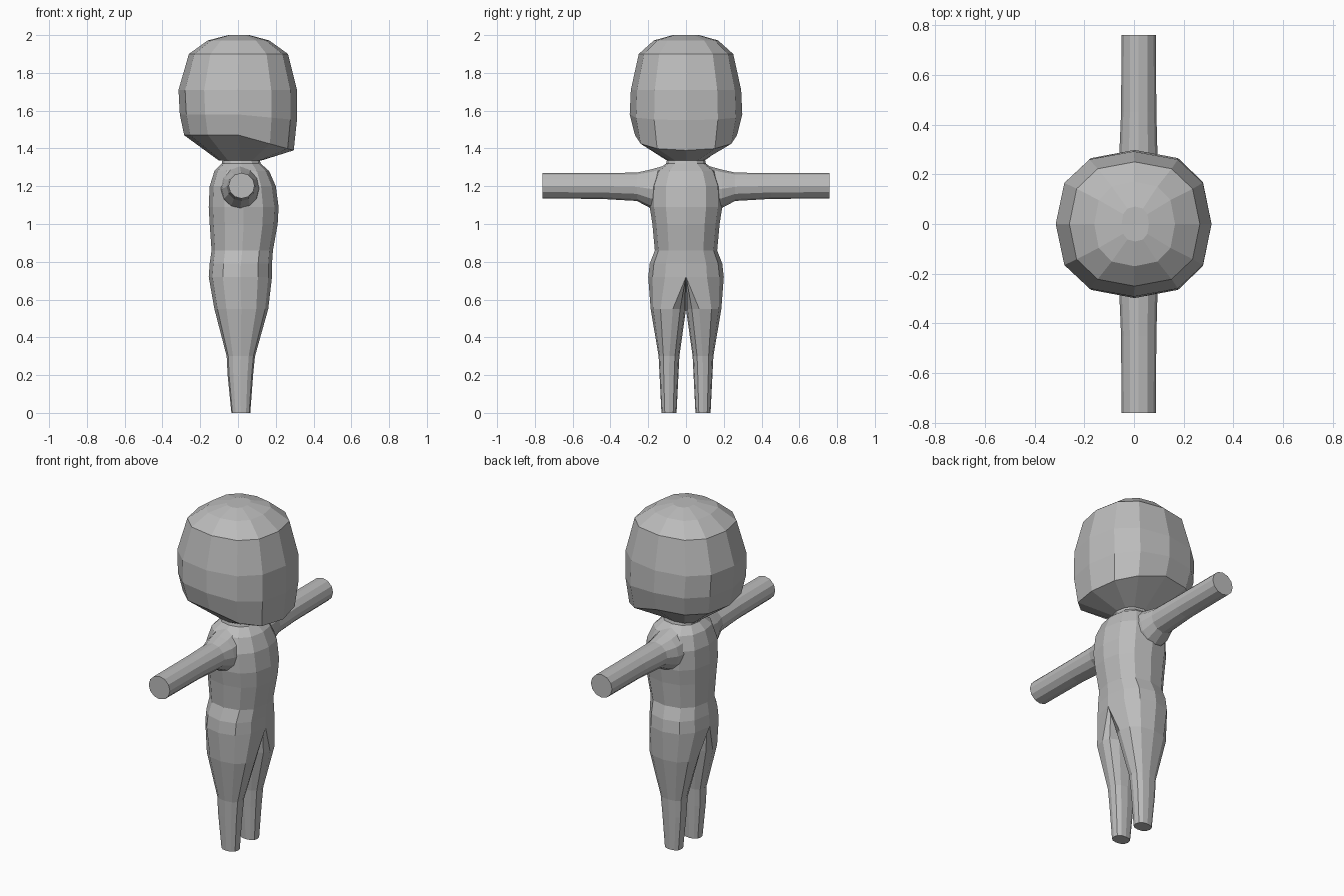
import bpy
import bmesh
from math import sin, cos, pi

SIDES = 12

cube = bpy.data.objects.get("Cube")
if cube:
    bpy.data.objects.remove(cube, do_unlink=True)

grey = bpy.data.materials.new("plain_grey")
grey.use_nodes = True
grey.diffuse_color = (0.5, 0.5, 0.5, 1)
grey.node_tree.nodes["Principled BSDF"].inputs["Base Color"].default_value = (0.5, 0.5, 0.5, 1)


def soft(value, power):
    """Squared-off sine or cosine."""
    if abs(value) < 1e-6:
        return 0.0
    return abs(value) ** power * (1 if value > 0 else -1)


def loft(name, rings, mirrored=False):
    """Skin a stack of closed rings, cap both ends, leave out faces on the mirror plane."""
    bm = bmesh.new()
    rows = [[bm.verts.new(p) for p in ring] for ring in rings]

    def add(verts):
        if not (mirrored and all(abs(v.co.y) < 1e-5 for v in verts)):
            bm.faces.new(verts)

    for low, high in zip(rows, rows[1:]):
        for i in range(SIDES):
            j = (i + 1) % SIDES
            add((low[i], low[j], high[j], high[i]))
    add(rows[0][::-1])
    add(rows[-1])
    bmesh.ops.remove_doubles(bm, verts=bm.verts, dist=1e-5)
    mesh = bpy.data.meshes.new(name)
    bm.to_mesh(mesh)
    bm.free()
    mesh.materials.append(grey)
    obj = bpy.data.objects.new(name, mesh)
    bpy.context.collection.objects.link(obj)
    if mirrored:
        mirror = obj.modifiers.new("mirror", "MIRROR")
        mirror.use_axis = (False, True, False)
        mirror.use_clip = True
    return obj


def flat_ring(z, back, front, mid, outer, inner, power=0.85, tilt=0.0):
    """Rounded ring around z; outer and inner are the reaches in +y and -y."""
    points = []
    for i in range(SIDES):
        a = 2 * pi * i / SIDES
        c, s = soft(cos(a), power), soft(sin(a), power)
        x = (front + back) / 2 + c * (front - back) / 2
        points.append((x, mid + s * (outer if s > 0 else inner), z + tilt * max(0, c)))
    return points


def arm_ring(y, back, front, low, high):
    """Round ring around the arm axis."""
    points = []
    for i in range(SIDES):
        a = 2 * pi * i / SIDES
        points.append(((front + back) / 2 + sin(a) * (front - back) / 2, y,
                       (high + low) / 2 + cos(a) * (high - low) / 2))
    return points


# Body and legs: z, back, front, middle y, outer reach, inner reach
body = [
    (0.0, -0.035, 0.065, 0.09, 0.04, 0.04),
    (0.2, -0.055, 0.08, 0.09, 0.05, 0.05),
    (0.3, -0.06, 0.09, 0.088, 0.057, 0.053),
    (0.55, -0.125, 0.16, 0.07, 0.117, 0.07),
    (0.72, -0.155, 0.18, 0, 0.2, 0),
    (0.79, -0.15, 0.18, 0, 0.192, 0),
    (0.86, -0.14, 0.185, 0, 0.165, 0),
    (1.0, -0.15, 0.21, 0, 0.178, 0),
    (1.09, -0.155, 0.215, 0, 0.192, 0),
    (1.2, -0.15, 0.2, 0, 0.19, 0),
    (1.28, -0.125, 0.165, 0, 0.16, 0),
    (1.32, -0.085, 0.12, 0, 0.105, 0),
    (1.36, -0.08, 0.11, 0, 0.095, 0),
]
loft("body_and_legs", [flat_ring(*r) for r in body], mirrored=True)

# Arms, flaring into the shoulders: y, back, front, low, high
arm = [
    (0.09, -0.1, 0.12, 1.06, 1.315),
    (0.19, -0.085, 0.11, 1.085, 1.288),
    (0.26, -0.06, 0.095, 1.122, 1.272),
    (0.45, -0.052, 0.09, 1.133, 1.27),
    (0.76, -0.05, 0.088, 1.135, 1.27),
]
loft("arms", [arm_ring(*r) for r in arm], mirrored=True)

# Head: z, back, front, half width, downward slope toward the face
head = [
    (1.335, -0.1, 0.12, 0.1, 0),
    (1.47, -0.285, 0.295, 0.27, -0.08),
    (1.58, -0.308, 0.312, 0.298, -0.03),
    (1.71, -0.315, 0.312, 0.292, 0),
    (1.9, -0.26, 0.265, 0.25, 0),
    (1.972, -0.16, 0.165, 0.17, 0),
    (2.0, -0.05, 0.06, 0.07, 0),
]
loft("head", [flat_ring(z, b, f, 0, w, w, 0.82, t) for z, b, f, w, t in head])
